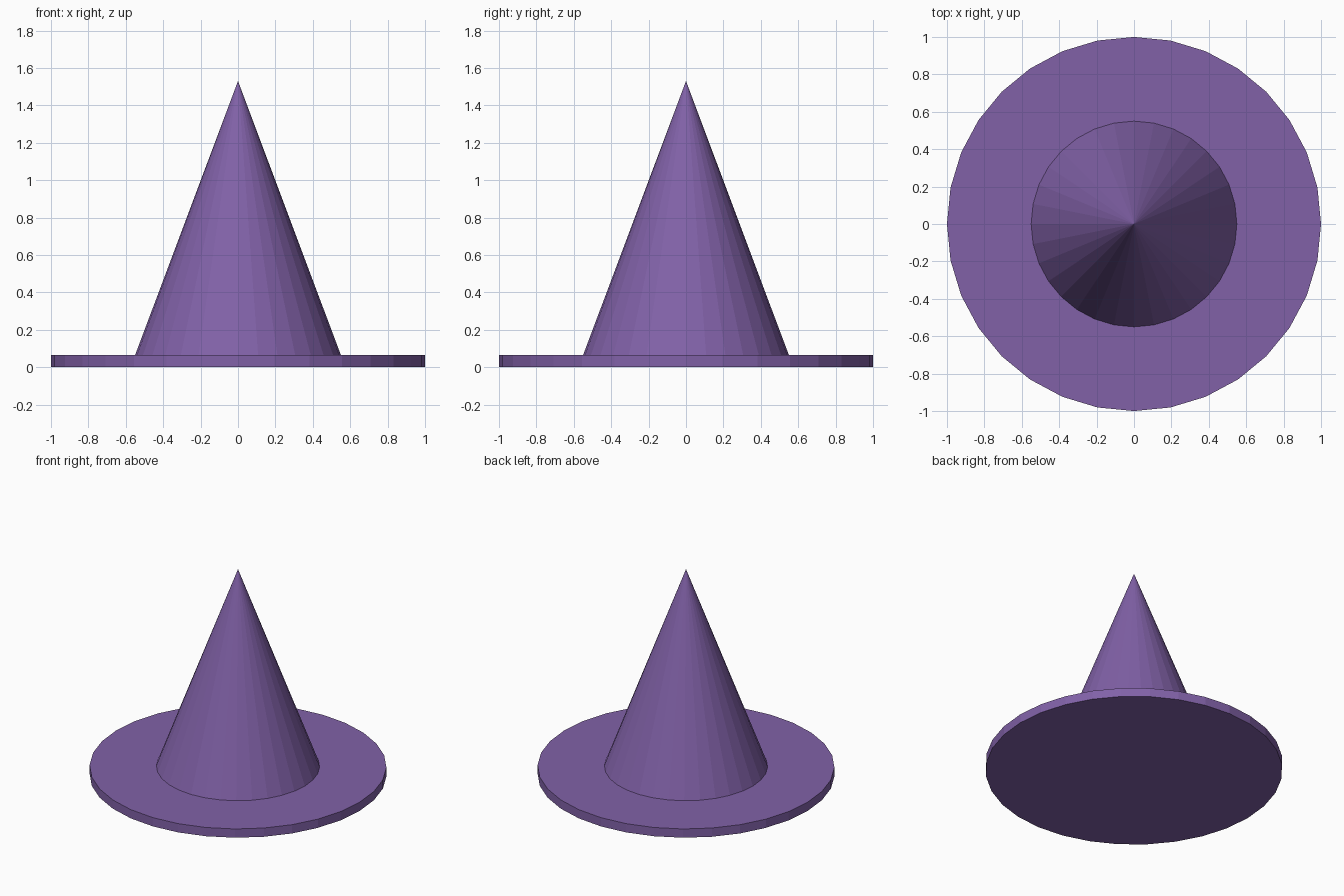
import bpy

cube = bpy.data.objects.get("Cube")
if cube:
    bpy.data.objects.remove(cube, do_unlink=True)

SIDES = 32
BRIM_TOP = 0.065
TIP = 1.53

# Purple felt used for the whole hat
felt = bpy.data.materials.new("purple_felt")
felt.use_nodes = True
colour = (0.22, 0.12, 0.39, 1.0)
felt.diffuse_color = colour
felt.node_tree.nodes["Principled BSDF"].inputs["Base Color"].default_value = colour


def finish(name):
    obj = bpy.context.object
    obj.name = name
    obj.data.name = name
    obj.data.materials.append(felt)
    bpy.ops.object.shade_flat()


# Flat round brim
bpy.ops.mesh.primitive_cylinder_add(
    vertices=SIDES, radius=1.0, depth=BRIM_TOP, location=(0, 0, BRIM_TOP / 2))
finish("brim")

# Pointed crown standing on the brim
bpy.ops.mesh.primitive_cone_add(
    vertices=SIDES, radius1=0.55, radius2=0, depth=TIP - BRIM_TOP,
    end_fill_type='NOTHING', location=(0, 0, (TIP + BRIM_TOP) / 2))
finish("crown")
